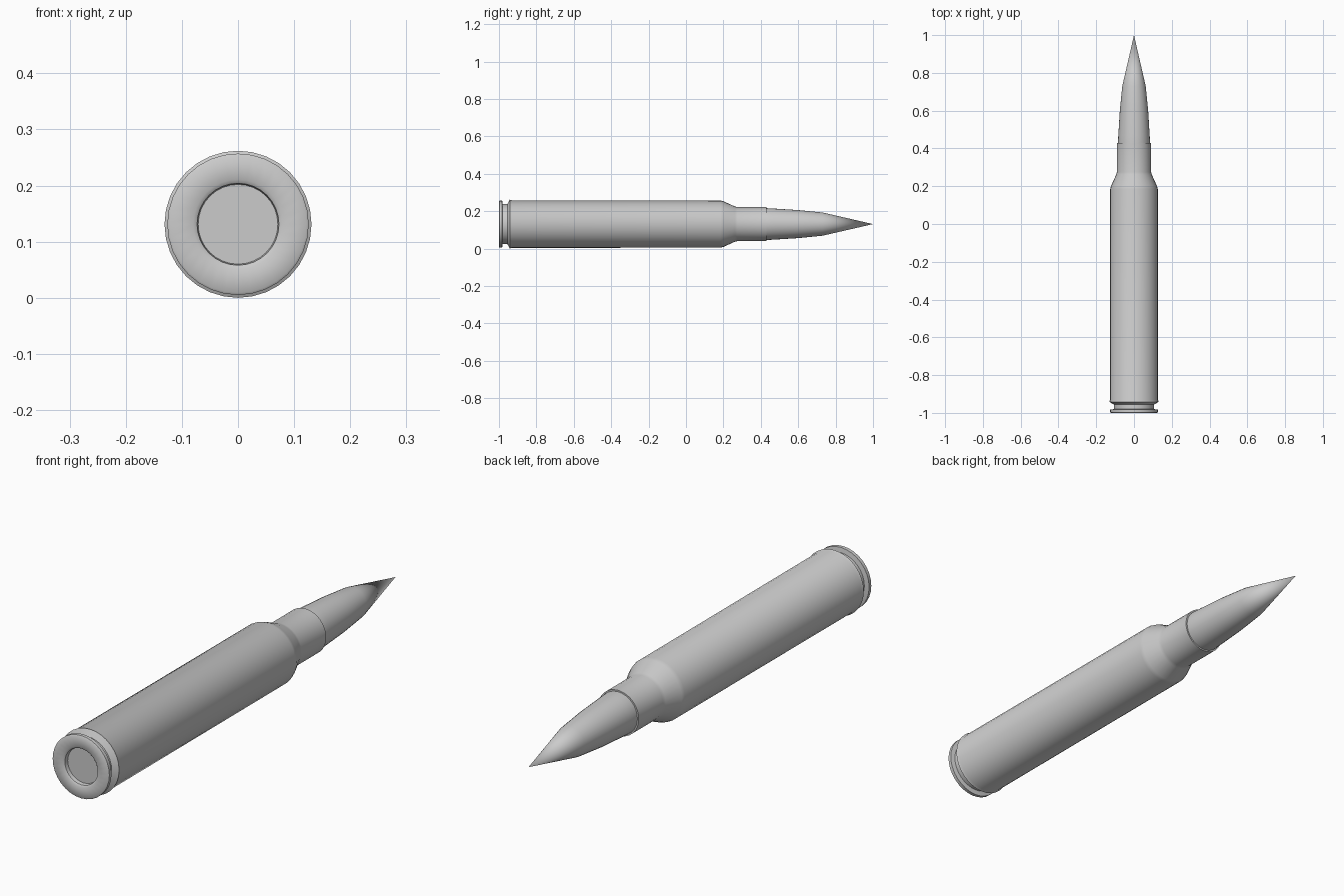
import bpy, bmesh, math

if "Cube" in bpy.data.objects:
    bpy.data.objects.remove(bpy.data.objects["Cube"])

AXIS_Z = 0.131
SIDES = 32


def lathe(name, profile, angle=40):
    """Revolve (y, radius) points around the long axis."""
    bm = bmesh.new()
    rings = []
    for y, r in profile:
        if r == 0:
            rings.append([bm.verts.new((0, y, AXIS_Z))])
        else:
            rings.append([bm.verts.new((r * math.cos(2 * math.pi * i / SIDES), y,
                                        AXIS_Z + r * math.sin(2 * math.pi * i / SIDES)))
                          for i in range(SIDES)])
    for a, b in zip(rings, rings[1:]):
        for i in range(SIDES):
            j = (i + 1) % SIDES
            quad = [a[i % len(a)], a[j % len(a)], b[j % len(b)], b[i % len(b)]]
            bm.faces.new(list(dict.fromkeys(quad)))
    bmesh.ops.recalc_face_normals(bm, faces=bm.faces[:])
    mesh = bpy.data.meshes.new(name)
    bm.to_mesh(mesh)
    bm.free()
    obj = bpy.data.objects.new(name, mesh)
    bpy.context.collection.objects.link(obj)
    bpy.ops.object.select_all(action='DESELECT')
    obj.select_set(True)
    bpy.context.view_layer.objects.active = obj
    bpy.ops.object.shade_smooth_by_angle(angle=math.radians(angle))
    return obj


# Casing: recessed base, rim, extractor groove, body, shoulder, neck and open mouth
lathe("casing", [
    (-0.98, 0), (-0.98, 0.071), (-0.995, 0.073), (-1.0, 0.08),
    (-1.0, 0.122), (-0.997, 0.126), (-0.983, 0.126), (-0.98, 0.107),
    (-0.955, 0.107), (-0.942, 0.131), (-0.932, 0.127), (0.185, 0.126),
    (0.20, 0.122), (0.262, 0.094), (0.275, 0.091), (0.43, 0.091),
    (0.43, 0.085), (0.33, 0.083)])

# Pointed bullet seated in the neck
lathe("bullet", [
    (0.33, 0), (0.33, 0.083), (0.43, 0.085), (0.47, 0.083), (0.60, 0.075),
    (0.73, 0.062), (1.0, 0)])
